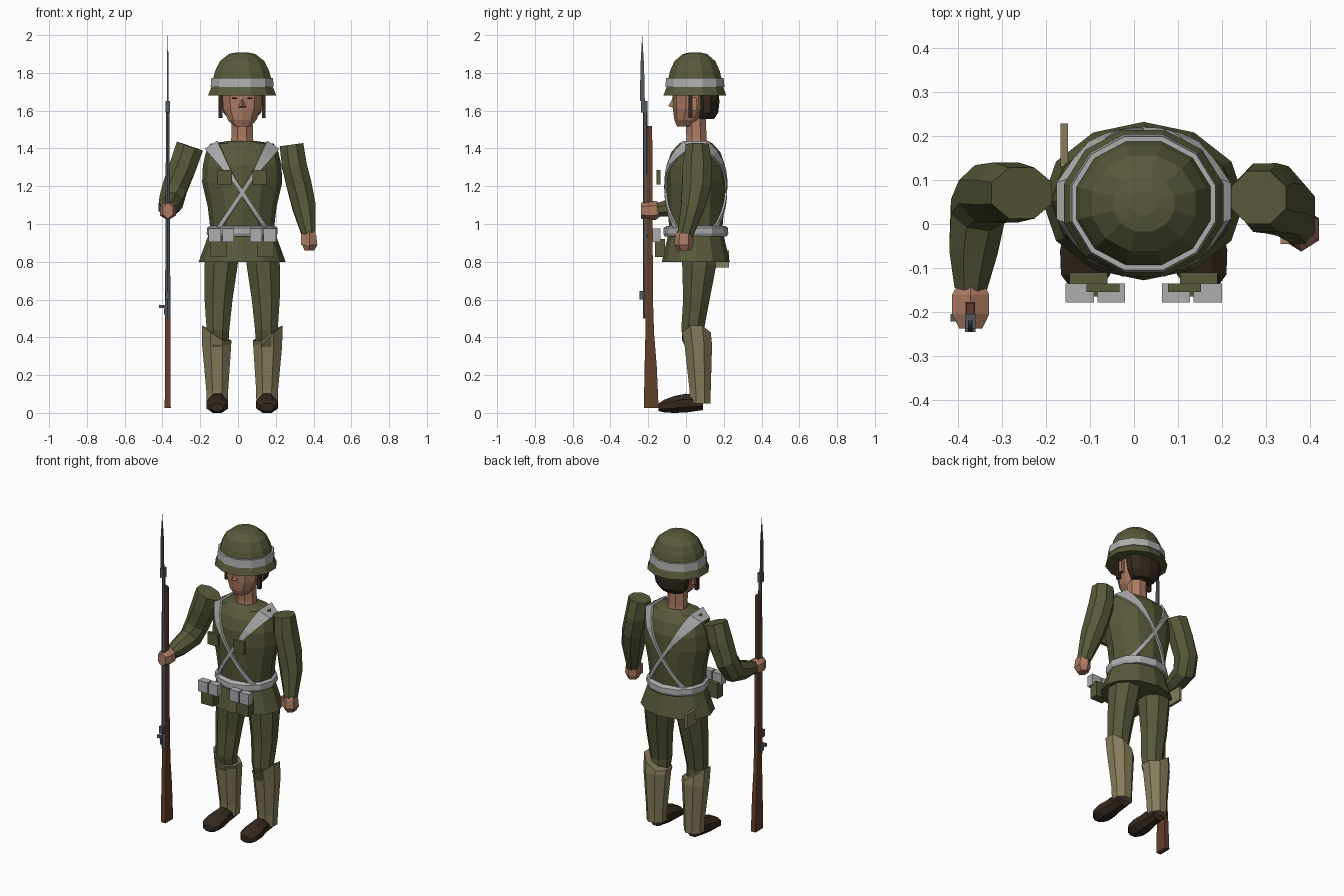
import bpy, bmesh, math
from mathutils import Vector

CX, CY = 0.022, 0.052      # body axis


def mat(name, rgb):
    m = bpy.data.materials.new(name)
    m.diffuse_color = (*rgb, 1)
    return m


OLIVE = mat("olive cloth", (0.098, 0.1, 0.042))
KHAKI = mat("khaki gaiter", (0.235, 0.205, 0.105))
SKIN = mat("skin", (0.42, 0.2, 0.125))
WHITE = mat("pale webbing", (0.42, 0.42, 0.42))
DARK = mat("dark brown", (0.036, 0.022, 0.014))
WOOD = mat("wood", (0.12, 0.05, 0.025))
METAL = mat("gun metal", (0.09, 0.1, 0.115))
BLACK = mat("black", (0.01, 0.01, 0.01))


def finish(name, bm, m):
    bmesh.ops.recalc_face_normals(bm, faces=bm.faces[:])
    me = bpy.data.meshes.new(name)
    bm.to_mesh(me)
    bm.free()
    me.materials.append(m)
    o = bpy.data.objects.new(name, me)
    bpy.context.collection.objects.link(o)
    return o


def loft(name, rings, n, m, axis=None, flat=True):
    """Skin rings (x, y, z, half width, half depth), facing axis or the path."""
    bm = bmesh.new()
    c = [Vector(r[:3]) for r in rings]
    loops = []
    k = 1 / math.cos(math.pi / n) if flat else 1
    for i, r in enumerate(rings):
        if axis:
            d = Vector(axis)
        else:
            d = sum(((c[j + 1] - c[j]).normalized() for j in (i - 1, i)
                     if 0 <= j < len(c) - 1), Vector())
        d.normalize()
        u = Vector((1, 0, 0))
        u = (u - u.dot(d) * d).normalized()
        v = d.cross(u)
        loops.append([])
        for j in range(n):
            a = 2 * math.pi * (j + (0.5 if flat else 0)) / n
            loops[-1].append(bm.verts.new(
                c[i] + k * (r[3] * math.cos(a) * u + r[4] * math.sin(a) * v)))
    for p, q in zip(loops, loops[1:]):
        for j in range(n):
            bm.faces.new((p[j], p[(j + 1) % n], q[(j + 1) % n], q[j]))
    bm.faces.new(loops[0])
    bm.faces.new(loops[-1])
    return finish(name, bm, m)


def hull(name, pts, m):
    bm = bmesh.new()
    for p in pts:
        bm.verts.new(p)
    bmesh.ops.convex_hull(bm, input=bm.verts[:])
    return finish(name, bm, m)


def box(name, x, y, z, m):
    return hull(name, [(a, b, c) for a in x for b in y for c in z], m)


UP = (0, 0, 1)

# tunic: (z, half width, half depth)
TUNIC = [(0.80, 0.23, 0.18), (0.97, 0.168, 0.14), (1.09, 0.182, 0.15),
         (1.22, 0.212, 0.157), (1.31, 0.208, 0.155), (1.38, 0.192, 0.13),
         (1.425, 0.168, 0.09), (1.44, 0.07, 0.065)]
loft("tunic", [(CX, CY, z, a, b) for z, a, b in TUNIC], 12, OLIVE, UP, False)
loft("belt", [(CX, CY, z, a, b) for z, a, b in
              ((0.935, 0.18, 0.165), (0.95, 0.188, 0.172), (0.98, 0.186, 0.17),
               (0.99, 0.172, 0.155))], 12, WHITE, UP, False)


def tunic_y(x, z, side):
    """Depth of the tunic surface at x from the axis and height z."""
    z = min(max(z, TUNIC[0][0]), 1.425)
    for (z0, a0, b0), (z1, a1, b1) in zip(TUNIC, TUNIC[1:]):
        if z <= z1:
            t = (z - z0) / (z1 - z0)
            a, b = a0 + t * (a1 - a0), b0 + t * (b1 - b0)
            return CY + side * (b * math.sqrt(max(0.08, 1 - (x / a) ** 2)) + 0.006)


# crossed webbing straps, widening over the shoulders
for s in (1, -1):
    bm = bmesh.new()
    rows = []
    for side in (-1, 1):
        part = []
        for i in range(11):
            t = i / 10
            x, z = s * (0.135 - 0.297 * t), 0.96 + 0.455 * t
            w = 0.011 + 0.028 * max(0, (t - 0.65) / 0.35)
            ends = []
            for e in (-1, 1):
                px, pz = x + s * e * w * 0.83, z + e * w * 0.55
                ends.append(bm.verts.new((CX + px, tunic_y(px, pz, side), pz)))
            part.append(ends)
        rows += part if side < 0 else part[::-1]
    for p, q in zip(rows, rows[1:]):
        bm.faces.new((p[0], p[1], q[1], q[0]))
    strap = finish("cross_strap", bm, WHITE)
    mod = strap.modifiers.new("thickness", "SOLIDIFY")
    mod.thickness, mod.offset = 0.012, 0

# pouches and scabbard
for s in (1, -1):
    for a, b in ((0.042, 0.105), (0.113, 0.178)):
        box("ammo_pouch", (CX + s * a, CX + s * b), (-0.178, -0.135), (0.905, 0.975), WHITE)
    box("hip_pouch", (CX + s * 0.082, CX + s * 0.168), (-0.165, -0.11), (0.825, 0.92), OLIVE)
    box("chest_pouch", (CX + s * 0.055, CX + s * 0.13), (-0.155, -0.135), (1.21, 1.285), OLIVE)
box("scabbard", (-0.167, -0.15), (0.13, 0.228), (0.77, 0.86), KHAKI)

# legs, gaiters and boots
for s in (1, -1):
    def X(d):
        return CX + s * d
    loft("trouser_leg", [(X(0.1), 0.07, 0.88, 0.085, 0.09), (X(0.112), 0.07, 0.78, 0.088, 0.09),
                         (X(0.125), 0.055, 0.6, 0.074, 0.07), (X(0.128), 0.035, 0.44, 0.06, 0.06),
                         (X(0.13), 0.05, 0.34, 0.055, 0.055)], 8, OLIVE, UP)
    g = loft("gaiter", [(X(0.132), 0.075, 0.05, 0.057, 0.055), (X(0.132), 0.075, 0.12, 0.058, 0.056),
                        (X(0.135), 0.065, 0.36, 0.077, 0.073), (X(0.135), 0.055, 0.40, 0.078, 0.076)],
             8, KHAKI, UP)
    for v in g.data.vertices:       # cuff rises on the outer side
        if v.co.z > 0.39:
            v.co.z += 0.8 * max(-0.02, s * (v.co.x - X(0.135)))
    loft("boot", [(X(0.13), 0.09, 0.05, 0.04, 0.035), (X(0.13), 0.0, 0.052, 0.047, 0.05),
                  (X(0.132), -0.06, 0.045, 0.058, 0.045), (X(0.132), -0.115, 0.036, 0.056, 0.034),
                  (X(0.132), -0.145, 0.03, 0.034, 0.02)], 8, DARK, (0, -1, 0))

# hanging arm
loft("left_sleeve", [(0.283, 0.06, 1.42, 0.063, 0.06), (0.298, 0.06, 1.31, 0.066, 0.078),
                     (0.325, 0.055, 1.2, 0.066, 0.076), (0.35, 0.035, 1.09, 0.062, 0.062),
                     (0.376, -0.005, 0.94, 0.036, 0.042)], 8, OLIVE)
loft("left_hand", [(0.377, -0.008, 0.97, 0.024, 0.028), (0.378, -0.01, 0.94, 0.036, 0.042),
                   (0.38, -0.012, 0.89, 0.04, 0.044), (0.378, -0.008, 0.86, 0.026, 0.03)], 6, SKIN, UP)
box("left_thumb", (0.333, 0.352), (-0.045, -0.015), (0.89, 0.95), SKIN)

# bent arm
loft("right_sleeve", [(-0.255, 0.07, 1.412, 0.073, 0.058), (-0.29, 0.072, 1.31, 0.072, 0.068),
                      (-0.335, 0.068, 1.19, 0.066, 0.066), (-0.355, 0.03, 1.115, 0.062, 0.066),
                      (-0.365, -0.06, 1.09, 0.055, 0.052), (-0.371, -0.145, 1.075, 0.037, 0.036)],
     8, OLIVE)
loft("right_hand", [(-0.371, -0.13, 1.075, 0.026, 0.026), (-0.371, -0.16, 1.072, 0.042, 0.044),
                    (-0.371, -0.205, 1.07, 0.042, 0.044), (-0.371, -0.238, 1.07, 0.026, 0.036)],
     6, SKIN, (0, -1, 0))

# neck, head and face
loft("neck", [(CX, 0.055, 1.4, 0.066, 0.062), (CX, 0.055, 1.46, 0.057, 0.053),
              (CX, 0.05, 1.6, 0.055, 0.055)], 8, SKIN, UP)
loft("head", [(CX, 0.0, 1.515, 0.042, 0.045), (CX, 0.01, 1.55, 0.075, 0.068),
              (CX, 0.03, 1.61, 0.1, 0.095), (CX, 0.035, 1.70, 0.107, 0.102),
              (CX, 0.04, 1.76, 0.1, 0.1)], 10, SKIN, UP)
hull("nose", [(CX, -0.065, 1.675), (CX - 0.028, -0.055, 1.615), (CX + 0.028, -0.055, 1.615),
              (CX, -0.094, 1.625), (CX, -0.04, 1.605)], SKIN)
loft("hair", [(CX, 0.1, 1.555, 0.07, 0.045), (CX, 0.11, 1.59, 0.1, 0.058),
              (CX, 0.112, 1.65, 0.112, 0.062), (CX, 0.1, 1.72, 0.112, 0.065)], 10, DARK, UP)
for s in (1, -1):
    def X(d):
        return CX + s * d
    box("eye", (X(0.027), X(0.055)), (-0.072, -0.064), (1.662, 1.67), BLACK)
    box("ear", (X(0.095), X(0.118)), (0.025, 0.055), (1.6, 1.67), SKIN)
    box("chin_strap", (X(0.105), X(0.124)), (0.012, 0.034), (1.56, 1.7), DARK)

# helmet and its band
HY = 0.047
loft("helmet", [(CX, HY, z, r, r * 0.92) for r, z in
                ((0.181, 1.68), (0.163, 1.725), (0.152, 1.775), (0.143, 1.81),
                 (0.118, 1.862), (0.07, 1.9), (0.03, 1.908))], 12, OLIVE, UP)
loft("helmet_band", [(CX, HY, 1.725, 0.167, 0.157), (CX, HY, 1.774, 0.163, 0.152)], 12, WHITE, UP)

# rifle with bayonet
RX = -0.372
loft("rifle_stock", [(RX, -0.184, 0.025, 0.016, 0.039), (RX, -0.187, 0.25, 0.015, 0.032),
                     (RX, -0.192, 0.42, 0.014, 0.023), (RX, -0.195, 0.6, 0.014, 0.02),
                     (RX, -0.192, 1.52, 0.009, 0.013)], 4, WOOD, UP)
loft("rifle_barrel", [(RX, -0.213, 0.5, 0.014, 0.012), (RX, -0.215, 1.0, 0.012, 0.012),
                      (RX, -0.216, 1.65, 0.009, 0.01)], 6, METAL, UP)
box("rifle_bolt", (RX - 0.012, RX + 0.012), (-0.245, -0.21), (0.6, 0.645), METAL)
box("bolt_handle", (RX - 0.045, RX), (-0.222, -0.205), (0.555, 0.572), METAL)
box("trigger_guard", (RX - 0.02, RX - 0.01), (-0.225, -0.19), (0.52, 0.56), METAL)
box("bayonet_socket", (RX - 0.012, RX + 0.012), (-0.238, -0.204), (1.59, 1.65), METAL)
hull("bayonet_blade", [(RX + d, y, z) for d in (-0.005, 0.005)
                       for y, z in ((-0.244, 1.65), (-0.218, 1.65), (-0.241, 1.84), (-0.222, 1.84))]
     + [(RX, -0.232, 2.0)], METAL)
